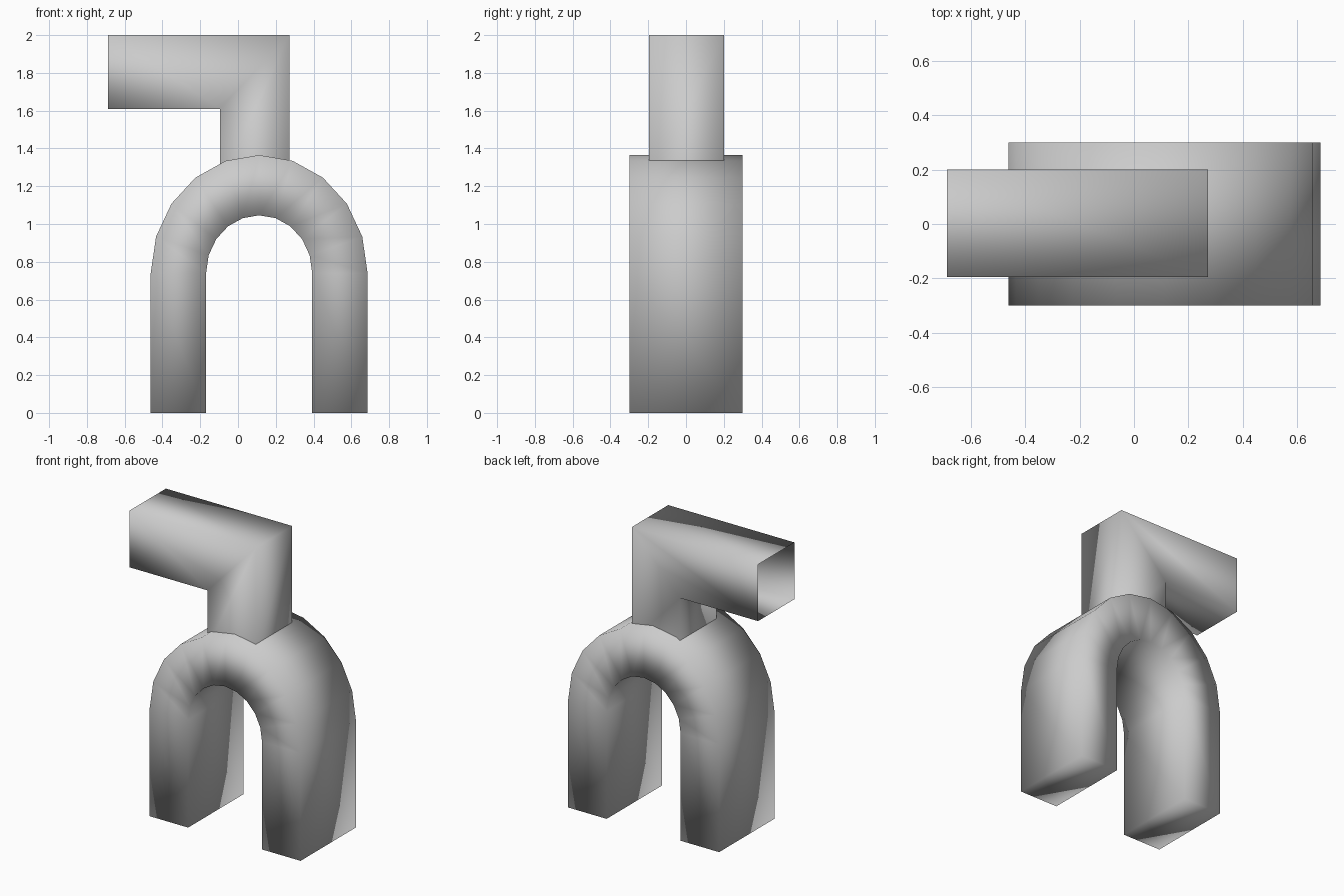
import bpy, bmesh
from math import sin, cos, pi

if "Cube" in bpy.data.objects:
    bpy.data.objects.remove(bpy.data.objects["Cube"])


def sweep_rings(name, rings, capped):
    """Skin a list of equal-sized vertex rings with smooth quads."""
    bm = bmesh.new()
    loops = [[bm.verts.new(p) for p in ring] for ring in rings]
    n = len(loops[0])
    for a, b in zip(loops, loops[1:]):
        for i in range(n):
            j = (i + 1) % n
            bm.faces.new((a[i], a[j], b[j], b[i]))
    if capped:
        bm.faces.new(loops[0])
        bm.faces.new(loops[-1])
    bmesh.ops.recalc_face_normals(bm, faces=bm.faces[:])
    for f in bm.faces:
        f.smooth = True
    mesh = bpy.data.meshes.new(name)
    bm.to_mesh(mesh)
    bm.free()
    obj = bpy.data.objects.new(name, mesh)
    bpy.context.collection.objects.link(obj)
    return obj


def section(outer, inner, y0, y1):
    """Rectangular ring between an outer and an inner (x, z) point."""
    return [(outer[0], y0, outer[1]), (outer[0], y1, outer[1]),
            (inner[0], y1, inner[1]), (inner[0], y0, inner[1])]


# Arch: two straight legs joined by a ten-segment half ellipse
CX, SPRING, SEGS = 0.112, 0.74, 10


def arch_point(rx, rz, i):
    a = pi - pi * i / SEGS
    return (CX + rx * cos(a), SPRING + rz * sin(a))


def foot(side):
    return section((CX + side * 0.574, 0), (CX + side * 0.281, 0), -0.3, 0.3)


arch = [foot(-1)]
for i in range(SEGS + 1):
    arch.append(section(arch_point(0.574, 0.625, i),
                        arch_point(0.281, 0.306, i), -0.3, 0.3))
arch.append(foot(1))
sweep_rings("arch_legs", arch, True)

# Spout: mitred square tube, open at its left end, foot sunk in the arch
spout = [section((0.272, 1.22), (-0.095, 1.22), -0.195, 0.2),
         section((0.272, 2.0), (-0.095, 1.61), -0.195, 0.2),
         section((-0.688, 2.0), (-0.688, 1.61), -0.195, 0.2)]
sweep_rings("elbow_spout", spout, False)
